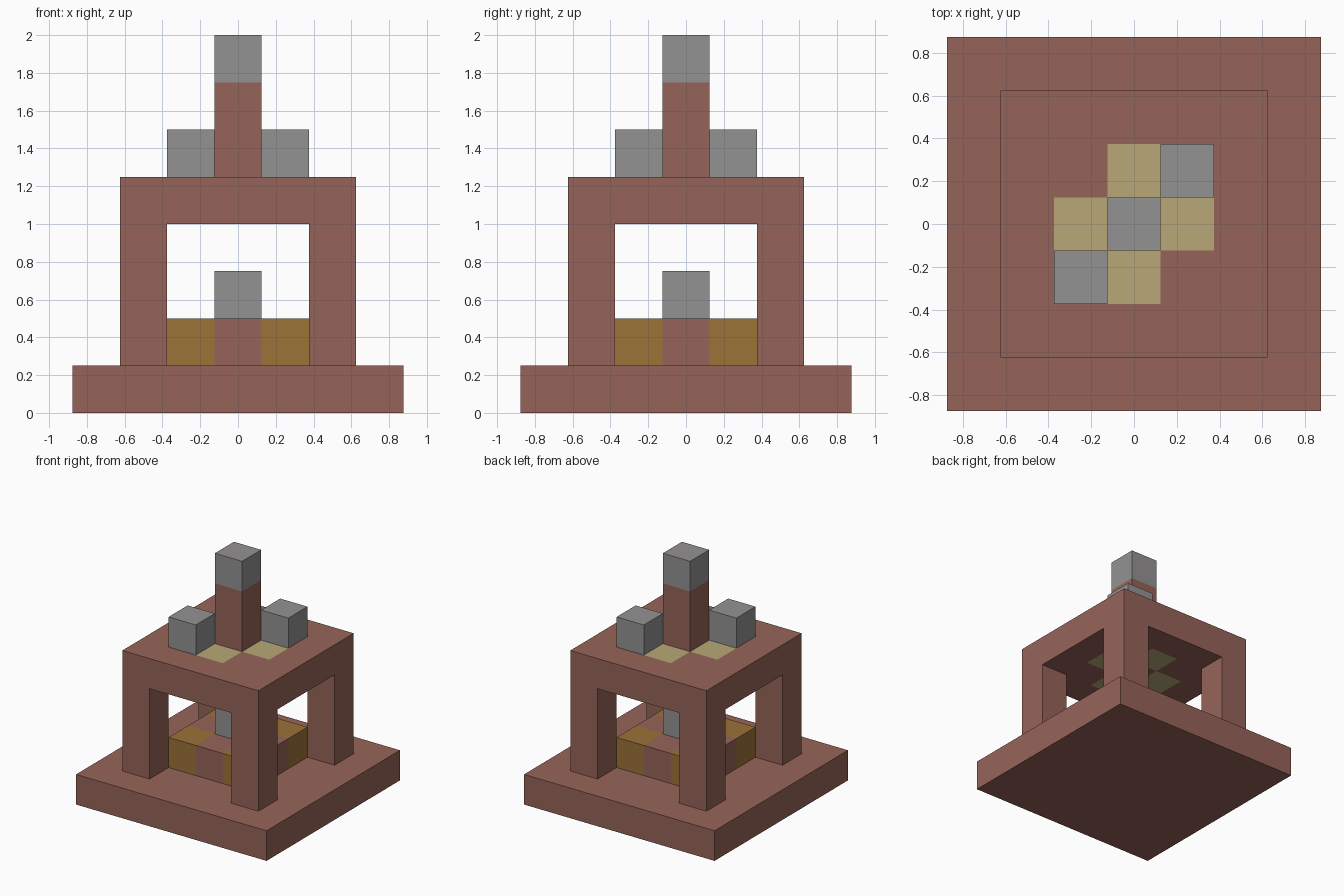
import bpy
import bmesh
from mathutils import Vector

U = 0.25  # edge length of one building block

default = bpy.data.objects.get("Cube")
if default:
    bpy.data.objects.remove(default, do_unlink=True)


def srgb(*rgb):
    return tuple(((c / 255 + 0.055) / 1.055) ** 2.4 for c in rgb) + (1.0,)


def material(name, colour):
    mat = bpy.data.materials.new(name)
    mat.use_nodes = True
    mat.diffuse_color = colour
    bsdf = next(n for n in mat.node_tree.nodes if n.type == "BSDF_PRINCIPLED")
    bsdf.inputs["Base Color"].default_value = colour
    return mat


BRICK, STONE, GOLD, SAND = range(4)
materials = [
    material("red_brick", srgb(150, 100, 89)),
    material("grey_stone", srgb(148, 146, 146)),
    material("dark_gold", srgb(156, 115, 55)),
    material("pale_sand", srgb(184, 169, 119)),
]


def block_grid(name, counts, base, rule, shape=None):
    """Box of counts blocks standing at base; rule picks each face's colour
    from its centre in block units, relative to the box's bottom centre."""
    bm = bmesh.new()
    bmesh.ops.create_cube(bm, size=1)
    for v in bm.verts:
        v.co = Vector((v.co.x * counts[0], v.co.y * counts[1],
                       (v.co.z + 0.5) * counts[2]))
    for axis, count in enumerate(counts):
        normal = Vector((axis == 0, axis == 1, axis == 2))
        start = 0 if axis == 2 else -count / 2
        for i in range(1, count):
            bmesh.ops.bisect_plane(bm, geom=bm.verts[:] + bm.edges[:] + bm.faces[:],
                                   plane_co=normal * (start + i), plane_no=normal)
    if shape:
        shape(bm)
    bm.normal_update()
    for f in bm.faces:
        f.material_index = rule(f.calc_center_median())
    bmesh.ops.scale(bm, vec=(U, U, U), verts=bm.verts)
    mesh = bpy.data.meshes.new(name)
    bm.to_mesh(mesh)
    bm.free()
    for mat in materials:
        mesh.materials.append(mat)
    obj = bpy.data.objects.new(name, mesh)
    obj.location = Vector(base) * U
    bpy.context.collection.objects.link(obj)
    return obj


def pull_legs(bm):
    # Corner blocks of the slab's underside become the four legs
    bm.normal_update()
    corners = [f for f in bm.faces if f.normal.z < -0.5
               and all(abs(c) > 1.5 for c in f.calc_center_median().xy)]
    for f in corners:
        new = bmesh.ops.extrude_discrete_faces(bm, faces=[f])["faces"][0]
        bmesh.ops.translate(bm, vec=(0, 0, -3), verts=new.verts)


def altar_colour(c):
    return GOLD if min(abs(c.x), abs(c.y)) > 0.6 else BRICK


def canopy_colour(c):
    ring = sorted((abs(c.x), abs(c.y)))
    on_cross = ring[0] < 0.1 and 0.9 < ring[1] < 1.1
    return SAND if on_cross else BRICK


def stone(c):
    return STONE


# Plinth
block_grid("plinth", (7, 7, 1), (0, 0, 0), lambda c: BRICK)

# Altar with gold corners and a stone on top
block_grid("altar", (3, 3, 1), (0, 0, 1), altar_colour)
block_grid("altar_stone", (1, 1, 1), (0, 0, 2), stone)

# Canopy: slab on four legs with sand inlays
block_grid("canopy", (5, 5, 1), (0, 0, 4), canopy_colour, pull_legs)

# Spire with a stone tip
block_grid("spire", (1, 1, 3), (0, 0, 5), lambda c: STONE if c.z > 2.1 else BRICK)

# Two roof stones on opposite corners of the spire
for side, label in ((-1, "right_front"), (1, "left_back")):
    block_grid(f"roof_stone_{label}", (1, 1, 1), (side, side, 5), stone)
